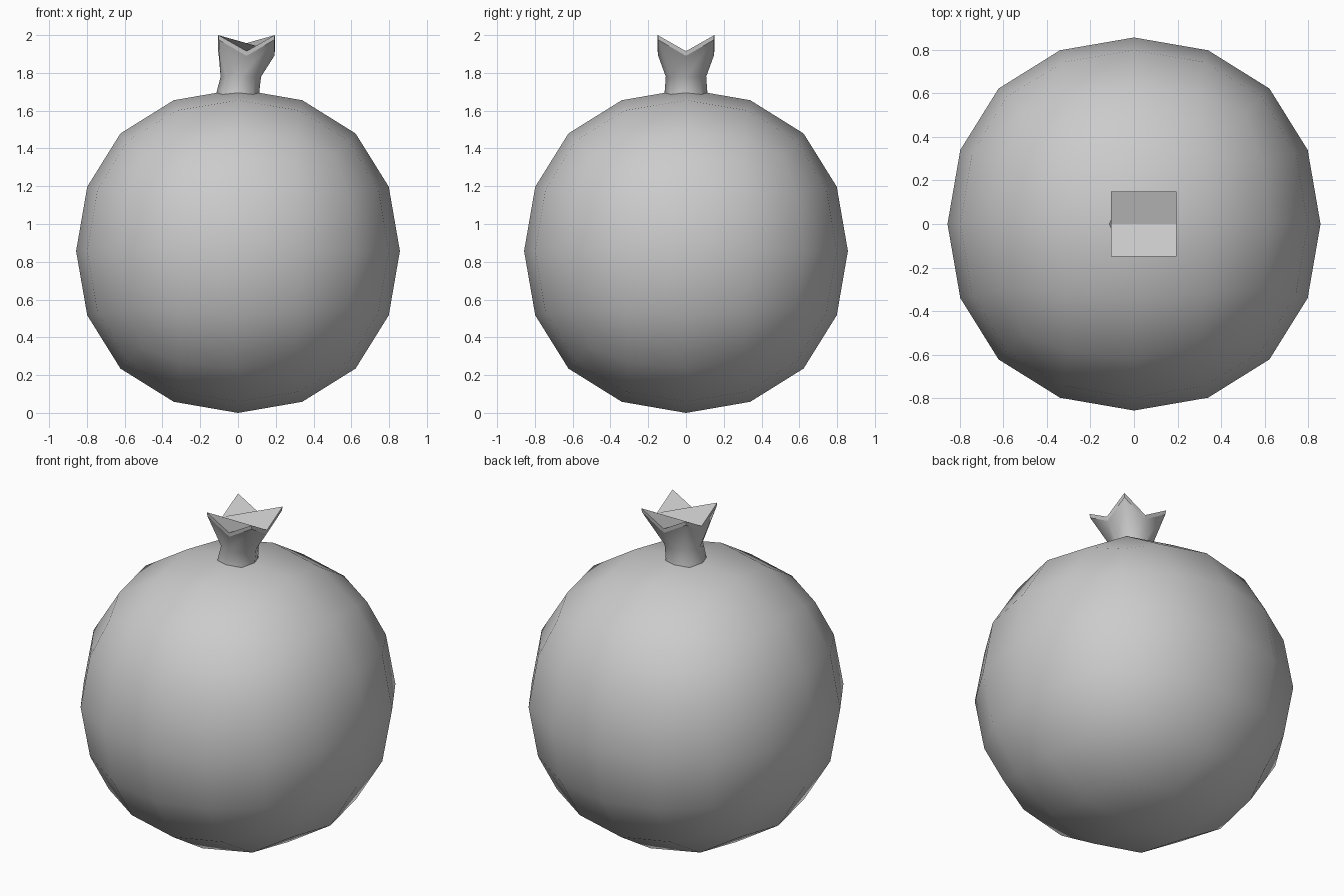
import bpy, bmesh, math

old = bpy.data.objects.get("Cube")
if old:
    bpy.data.objects.remove(old, do_unlink=True)

# One plain grey
grey = bpy.data.materials.new("plain_grey")
grey.use_nodes = True
colour = (0.6, 0.6, 0.6, 1)
grey.diffuse_color = colour
grey.node_tree.nodes["Principled BSDF"].inputs["Base Color"].default_value = colour

# Round fruit body: a cube rounded by subdivision
bpy.ops.mesh.primitive_cube_add(size=2.042, location=(0, 0, 0.857))
body = bpy.context.object
body.name = "fruit_body"
body.data.materials.append(grey)
rounding = body.modifiers.new("rounding", "SUBSURF")
rounding.levels = rounding.render_levels = 2
bpy.ops.object.modifier_apply(modifier=rounding.name)
bpy.ops.object.shade_smooth()

# Crown: an eight-sided neck that flares into four corner tips
SIDES = 8
bm = bmesh.new()


def neck_ring(centre_x, radius, z):
    angles = [math.tau * i / SIDES for i in range(SIDES)]
    return [bm.verts.new((centre_x + radius * math.cos(a), radius * math.sin(a), z))
            for a in angles]


def tip_ring(half, tip_z, notch_z):
    ring = []
    for i in range(SIDES):
        a = math.tau * i / SIDES
        x, y = round(math.cos(a)), round(math.sin(a))
        ring.append(bm.verts.new((0.045 + half * x, half * y, tip_z if i % 2 else notch_z)))
    return ring


rings = [neck_ring(0, 0.115, 1.66), neck_ring(0, 0.113, 1.7), neck_ring(0.015, 0.107, 1.78),
         tip_ring(0.147, 1.975, 1.89), tip_ring(0.15, 2.0, 1.915)]
for level, (low, high) in enumerate(zip(rings, rings[1:])):
    for i in range(SIDES):
        j = (i + 1) % SIDES
        face = bm.faces.new((low[i], low[j], high[j], high[i]))
        face.smooth = level < 3      # the thin lip stays flat

# Folded top, in two halves, and hidden bottom
top = rings[-1]
bm.faces.new(top[:5])
bm.faces.new(top[4:] + top[:1])
bm.faces.new(rings[0][::-1])
mesh = bpy.data.meshes.new("crown")
bm.to_mesh(mesh)
bm.free()
mesh.materials.append(grey)
crown = bpy.data.objects.new("crown", mesh)
bpy.context.collection.objects.link(crown)
